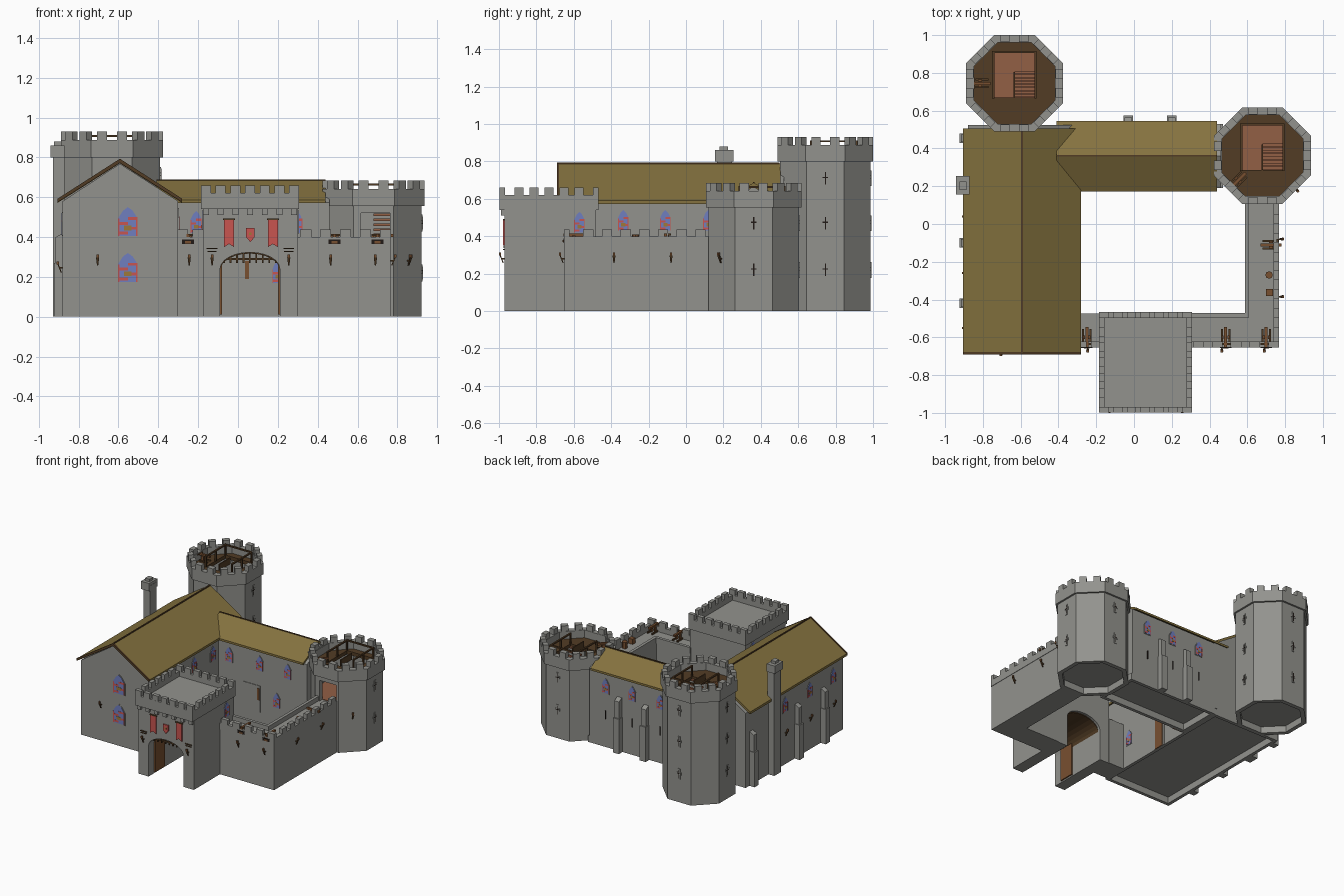
import bpy, bmesh, math
from mathutils import Vector, Matrix

if "Cube" in bpy.data.objects:
    bpy.data.objects.remove(bpy.data.objects["Cube"])
COLOURS = {
    "stone": (0.29, 0.29, 0.27), "thatch": (0.235, 0.17, 0.05), "dark_wood": (0.085, 0.045, 0.018),
    "red_wood": (0.29, 0.115, 0.06), "mid_wood": (0.19, 0.08, 0.03), "banner_red": (0.58, 0.09, 0.08),
    "glass_blue": (0.16, 0.21, 0.52), "gold": (0.34, 0.19, 0.04), "slit_black": (0.015, 0.01, 0.008)}
MATS = {n: bpy.data.materials.new(n) for n in COLOURS}
for n, c in COLOURS.items():
    MATS[n].diffuse_color = (*c, 1)
parts = {}   # (name, material) -> bmesh
I = Matrix.Identity(4)

def prism(name, mat, loop, vec, M=I):
    bm = parts.setdefault((name, mat), bmesh.new())
    a = [bm.verts.new(M @ Vector(p)) for p in loop]
    b = [bm.verts.new(M @ (Vector(p) + Vector(vec))) for p in loop]
    n = len(a)
    fs = [bm.faces.new(a), bm.faces.new(b[::-1])]
    fs += [bm.faces.new((a[i], b[i], b[(i + 1) % n], a[(i + 1) % n])) for i in range(n)]
    bmesh.ops.recalc_face_normals(bm, faces=fs)

def box(name, mat, x0, x1, y0, y1, z0, z1, M=I):
    prism(name, mat, [(x0, y0, z0), (x1, y0, z0), (x1, y1, z0), (x0, y1, z0)], (0, 0, z1 - z0), M)

def frame(name, x0, x1, y0, y1, z0, z1, t):   # four walls around a rectangle
    for b in ((x0, x1, y0, y0 + t), (x0, x1, y1 - t, y1), (x0, x0 + t, y0 + t, y1 - t), (x1 - t, x1, y0 + t, y1 - t)):
        box(name, "stone", *b, z0, z1)

def place(x, y, z, deg):   # local -y is outward, local x runs along the wall
    return Matrix.Translation((x, y, z)) @ Matrix.Rotation(math.radians(deg), 4, 'Z')

def plate(name, mat, pts, M, d=0.005):
    prism(name, mat, [(x, 0.002, z) for x, z in pts], (0, -d - 0.002, 0), M)

def rect(x0, x1, z0, z1):
    return [(x0, z0), (x1, z0), (x1, z1), (x0, z1)]

def window(x, y, z, deg, w=0.056, h=0.11):
    M = place(x, y, z, deg)
    arch = lambda k: [(-w / 2 - k, -k), (w / 2 + k, -k), (w / 2 + k, h * .62), (w / 4, h * .88 + k),
                      (0, h + k), (-w / 4, h * .88 + k), (-w / 2 - k, h * .62)]
    plate("window_frames", "stone", arch(.005), M, .003)
    plate("window_panes", "glass_blue", arch(0), M, .005)
    for i in range(4):
        s = 1 if i % 2 else -1
        z0 = h * (.05 + .17 * i)
        plate("window_red_bars", "banner_red", rect(min(0, s * w * .5), max(0, s * w * .5), z0, z0 + h * .1), M, .006)
    for s in (-1, 1):
        plate("window_red_bars", "banner_red", rect(s * w * .46 - w * .04, s * w * .46 + w * .04, 0, h * .6), M, .0062)
    plate("window_gold", "gold", rect(-w * .2, w * .2, h * .2, h * .36), M, .007)

def slit(x, y, z, deg, cross=False):
    M = place(x, y, z, deg)
    if cross:
        plate("cross_slit_frames", "stone", rect(-.009, .009, -.042, .042), M, .005)
        plate("cross_slit_frames", "stone", rect(-.02, .02, -.004, .014), M, .005)
        plate("cross_slits", "slit_black", rect(-.014, .014, .002, .008), M, .006)
    plate("cross_slits", "slit_black", rect(-.003, .003, -.033, .033), M, .006)

def torch(x, y, z, deg):
    M = place(x, y, z, deg)
    prism("torches", "dark_wood", [(-.003, -.004, -.028), (.003, -.004, -.028), (.008, -.02, .012), (-.008, -.02, .012)], (0, -.006, 0), M)
    box("torch_heads", "mid_wood", -.006, .006, -.03, -.018, .012, .028, M)
    box("torches", "dark_wood", -.004, .004, -.018, 0, -.008, 0, M)

def ballista(x, y, z, deg):
    M = place(x, y, z, deg)
    box("ballista_stocks", "mid_wood", -.008, .008, -.06, .05, .04, .055, M)
    box("ballista_bows", "dark_wood", -.03, .03, -.045, -.035, .045, .055, M)
    for s in (-1, 1):
        box("ballista_bows", "dark_wood", s * .02 - .005, s * .02 + .005, -.03, .04, 0, .012, M)
        box("ballista_stocks", "mid_wood", s * .015 - .005, s * .015 + .005, -.015, .005, 0, .045, M)

def octagon(a, z):
    r = a / math.cos(math.pi / 8)
    return [(r * math.cos(math.pi / 8 + i * math.pi / 4), r * math.sin(math.pi / 8 + i * math.pi / 4), z) for i in range(8)]

def ring(name, ro, ri, z0, z1, C, skip=()):
    o, n = octagon(ro, z0), octagon(ri, z0)
    for i in range(8):
        j = (i + 1) % 8
        if i not in skip:
            prism(name, "stone", [o[i], o[j], n[j], n[i]], (0, 0, z1 - z0), C)

# towers: lower body, open top room under the roof deck, crown, stairs and railing
def tower(name, cx, cy, zc, levels, cross_faces, door):
    C = Matrix.Translation((cx, cy, 0))
    zf, z = zc - .195, zc + .028
    ring(name + "_body", .242, .21, 0, .05, C)
    prism(name + "_body", "stone", octagon(.242, .05), (0, 0, zf - .05), C)
    prism(name + "_room_floor", "red_wood", octagon(.212, zf), (0, 0, .004), C)
    ring(name + "_body", .242, .21, zf, zc + .01, C, (5,) if door else ())
    if door:
        for x0, x1, z0 in ((-.1, -.062, zf), (.084, .1, zf), (-.062, .084, zf + .16)):
            box(name + "_body", "stone", x0, x1, -.242, -.21, z0, zc + .01, C)
    ring(name + "_crown", .256, .215, zc, zc + .087, C)
    for i in range(8):
        F = place(cx, cy, 0, i * 45)
        for s in (-.05, .05):
            box(name + "_merlons", "stone", s - .025, s + .025, -.256, -.218, zc + .087, zc + .13, F)
        if i in cross_faces:
            for h in levels:
                slit(*(F @ Vector((0, -.242, h))), i * 45, True)
    for s in (-1, 1):
        prism(name + "_deck", "dark_wood", [(s * .22, -.091, zc), (s * .22, .091, zc), (s * .112, .199, zc), (s * .112, -.199, zc)], (0, 0, .028), C)
        y = .165 if s > 0 else -.075
        prism(name + "_deck", "dark_wood", [(-.112, s * .199, zc), (-.091, s * .22, zc), (.091, s * .22, zc),
              (.112, s * .199, zc), (.112, y, zc), (-.112, y, zc)], (0, 0, .028), C)
    for k in range(8):
        y, h = .065 - k * .0172, zf + .02 + k * .025
        box(name + "_steps", "red_wood", 0, .108, y - .0172, y - .002, h, h + .012, C)
    for x in (-.112, .112):
        for y in (-.075, .045, .165):
            box(name + "_railing", "dark_wood", x - .006, x + .006, y - .006, y + .006, z, z + .085, C)
        box(name + "_railing", "dark_wood", x - .006, x + .006, -.075, .165, z + .075, z + .085, C)
    box(name + "_railing", "dark_wood", -.112, .112, .159, .171, z + .075, z + .085, C)
    box(name + "_railing", "dark_wood", -.004, .004, -.075, .06, z, z + .05, C)

tower("rear_tower", -.633, .745, .80, (.22, .47, .71), (2, 4, 6), False)
tower("side_tower", .68, .362, .555, (.22, .47), (2, 4), True)
ballista(-.81, .745, .825, -90)
ballista(.555, .235, .58, -45)
torch(.68 + .242 * .7071, .362 - .242 * .7071, .285, 45)

# great hall and rear range: hollow plinths, walls, roof slabs, ridge and verge boards
frame("hall_plinth", -.88, -.30, -.67, .525, 0, .05, .025)
frame("range_plinth", -.30, .47, .19, .53, 0, .05, .025)
prism("hall_walls", "stone", [(-.88, -.67, .05), (-.30, -.67, .05), (-.30, -.67, .58), (-.593, -.67, .768), (-.88, -.67, .58)], (0, 1.195, 0))
prism("range_walls", "stone", [(-.32, .19, .05), (-.32, .53, .05), (-.32, .53, .574), (-.32, .36, .664), (-.32, .19, .574)], (.78, 0, 0))
for e in (-.905, -.281):
    prism("hall_roof", "thatch", [(-.593, -.68, .79), (e, -.68, .59), (e, -.68, .572), (-.593, -.68, .77)], (0, 1.185, 0))
    prism("verge_boards", "dark_wood", [(-.593, -.69, .793), (e, -.69, .593), (e, -.69, .575), (-.593, -.69, .772)], (0, .012, 0))
for e in (.172, .546):
    prism("range_roof", "thatch", [(-.41, .362, .686), (-.41, e, .586), (-.41, e, .57), (-.41, .362, .668)], (.85, 0, 0))
box("roof_ridges", "dark_wood", -.598, -.588, -.685, .5, .782, .793)
box("roof_ridges", "dark_wood", -.41, .44, .358, .366, .68, .689)

# chimney and buttresses
box("chimney", "stone", -.93, -.87, .165, .245, 0, .84)
box("chimney_cap", "stone", -.942, -.872, .155, .255, .80, .86)
box("chimney_pot", "stone", -.925, -.887, .18, .225, .86, .88)
for x, y, d in ((-.88, .455, -90), (-.88, -.10, -90), (-.88, -.42, -90), (-.03, .53, 180), (.20, .53, 180)):
    M = place(x, y, 0, d)
    box("buttresses", "stone", -.025, .025, -.045, .01, 0, .27, M)
    prism("buttresses", "stone", [(-.02, -.035, .27), (-.02, .01, .27), (-.02, .01, .425), (-.02, -.035, .40)], (.04, 0, 0), M)

# gatehouse with arched passage and timber lining
arch = [(.06 - .15 * math.cos(math.pi * i / 12), -.97, .24 + .083 * math.sin(math.pi * i / 12)) for i in range(13)]
prism("gatehouse", "stone", [(-.175, -.97, 0), (-.09, -.97, 0)] + arch +
      [(.21, -.97, 0), (.30, -.97, 0), (.30, -.97, .58), (-.175, -.97, .58)], (0, .49, 0))
for a, b in zip(arch, arch[1:]):
    prism("vault_lining", "dark_wood", [(a[0], -.9, a[2] + .002), (b[0], -.9, b[2] + .002), (b[0], -.9, b[2] - .006), (a[0], -.9, a[2] - .006)], (0, .40, 0))
gx0, gx1, gy0, gy1 = -.186, .307, -.998, -.467
frame("gatehouse_parapet", gx0, gx1, gy0, gy1, .54, .62, .03)
for i in range(7):
    x = gx0 + .025 + i * (gx1 - gx0 - .05) / 6
    y = gy0 + .025 + i * (gy1 - gy0 - .05) / 6
    for s in (gy0, gy1 - .03):
        box("gatehouse_merlons", "stone", x - .025, x + .025, s, s + .03, .62, .66)
    for s in (gx0, gx1 - .03):
        if 0 < i < 6:
            box("gatehouse_merlons", "stone", s, s + .03, y - .025, y + .025, .62, .66)
    box("gatehouse_corbels", "stone", x - .015, x + .015, -.99, -.965, .51, .54)

# portcullis and open gate leaves
for i in range(9):
    x = -.07 + i * .0325
    box("portcullis", "dark_wood", x - .004, x + .004, -.935, -.925, .27, .325)
box("portcullis", "dark_wood", -.08, .20, -.933, -.927, .285, .295)
for x in (-.09, .20):
    box("gate_leaves", "mid_wood", x, x + .01, -.90, -.78, .01, .26)

# banners, shield, gatehouse vents, side windows
M = place(0, -.97, 0, 0)
for x in (-.045, .175):
    plate("banners", "banner_red", [(x - .025, .35), (x, .365), (x + .025, .35), (x + .025, .485), (x - .025, .485)], M, .008)
    plate("banner_rods", "dark_wood", rect(x - .03, x + .03, .485, .493), M, .009)
plate("shield", "banner_red", [(.062, .375), (.084, .40), (.084, .445), (.04, .445), (.04, .40)], M, .008)
plate("shield_emblem", "gold", rect(.055, .069, .41, .424), M, .0095)
for x in (-.13, .255):
    for k in range(2):
        plate("gatehouse_vents", "dark_wood", rect(x - .027 + .004 * k, x + .027 - .004 * k, .34 - .014 * k, .345 - .014 * k), M, .008)
    torch(x, -.97, .285, 0)
window(.30, -.57, .42, 90)
window(-.175, -.57, .42, -90)

# curtain walls, parapets, merlons, weapons and stores
for b in ((-.31, -.17, -.65, -.475), (.295, .765, -.65, -.475), (.587, .765, -.475, .15)):
    box("curtain_wall", "stone", *b, 0, .36)
for b in ((-.31, -.17, -.653, -.623), (.295, .768, -.653, -.623), (.738, .768, -.623, .13), (.295, .61, -.495, -.472), (.587, .61, -.472, .13)):
    box("curtain_parapet", "stone", *b, .35, .40 if b[2] < -.6 or b[0] > .7 else .395)
for x in (-.28, -.20, .34, .44, .54, .64, .74):
    box("curtain_merlons", "stone", x - .028, x + .028, -.653, -.623, .40, .437)
for i in range(7):
    box("curtain_merlons", "stone", .738, .768, -.55 + i * .1, -.495 + i * .1, .40, .437)
M = place(0, -.653, 0, 0)
for x in (-.25, .485, .70):
    ballista(x, -.595, .36, 0)
    plate("weapon_ports", "slit_black", rect(x - .03, x + .03, .365, .388), M, .003)
    plate("weapon_port_wood", "mid_wood", rect(x - .015, x + .015, .368, .38), M, .007)
ballista(.72, -.11, .36, 90)
box("crate", "mid_wood", .70, .735, -.38, -.345, .36, .40)
prism("barrel", "mid_wood", [(.715 + .02 * math.cos(k * .785), -.27 + .02 * math.sin(k * .785), .36) for k in range(8)], (0, 0, .05))
for x, y, d in ((-.705, -.67, 0), (-.245, -.65, 0), (.465, -.65, 0), (.69, -.65, 0), (.765, -.385, 90), (.765, -.08, 90)):
    torch(x, y, .285, d)

# windows, slits and doors of the ranges
for z in (.175, .405):
    window(-.553, -.67, z, 0, .097, .145)
for y in (-.335, -.11, .12):
    window(-.30, y, .43, 90)
for x in (-.21, .055, .295):
    window(x, .19, .42, 0)
for x in (-.15, .09, .32):
    window(x, .53, .42, 180)
    slit(x, .53, .25, 180)
for y in (-.55, -.26, .04):
    window(-.88, y, .41, -90)
    torch(-.88, y, .25, -90)
window(.20, .19, .17, 0)
window(-.30, -.41, .17, 90)
for x, y, d in ((-.235, .19, 0), (-.30, -.08, 90)):
    M = place(x, y, 0, d)
    plate("range_door_frames", "stone", rect(-.055, .055, .0, .26), M, .004)
    plate("range_doors", "mid_wood", rect(-.04, .04, .0, .245), M, .008)
M = place(-.02, .19, 0, 0)
plate("range_door_frames", "stone", rect(-.07, .08, .095, .30), M, .004)
plate("range_doors", "mid_wood", rect(.055, .075, .19, .28), M, .008)

# build objects
for (name, mat), bm in parts.items():
    me = bpy.data.meshes.new(name)
    bm.to_mesh(me)
    me.materials.append(MATS[mat])
    bpy.context.scene.collection.objects.link(bpy.data.objects.new(name, me))

for m in bpy.data.materials:
    if m.users and not m.is_grease_pencil:
        m.use_nodes = True
        m.node_tree.nodes["Principled BSDF"].inputs["Base Color"].default_value = m.diffuse_color
